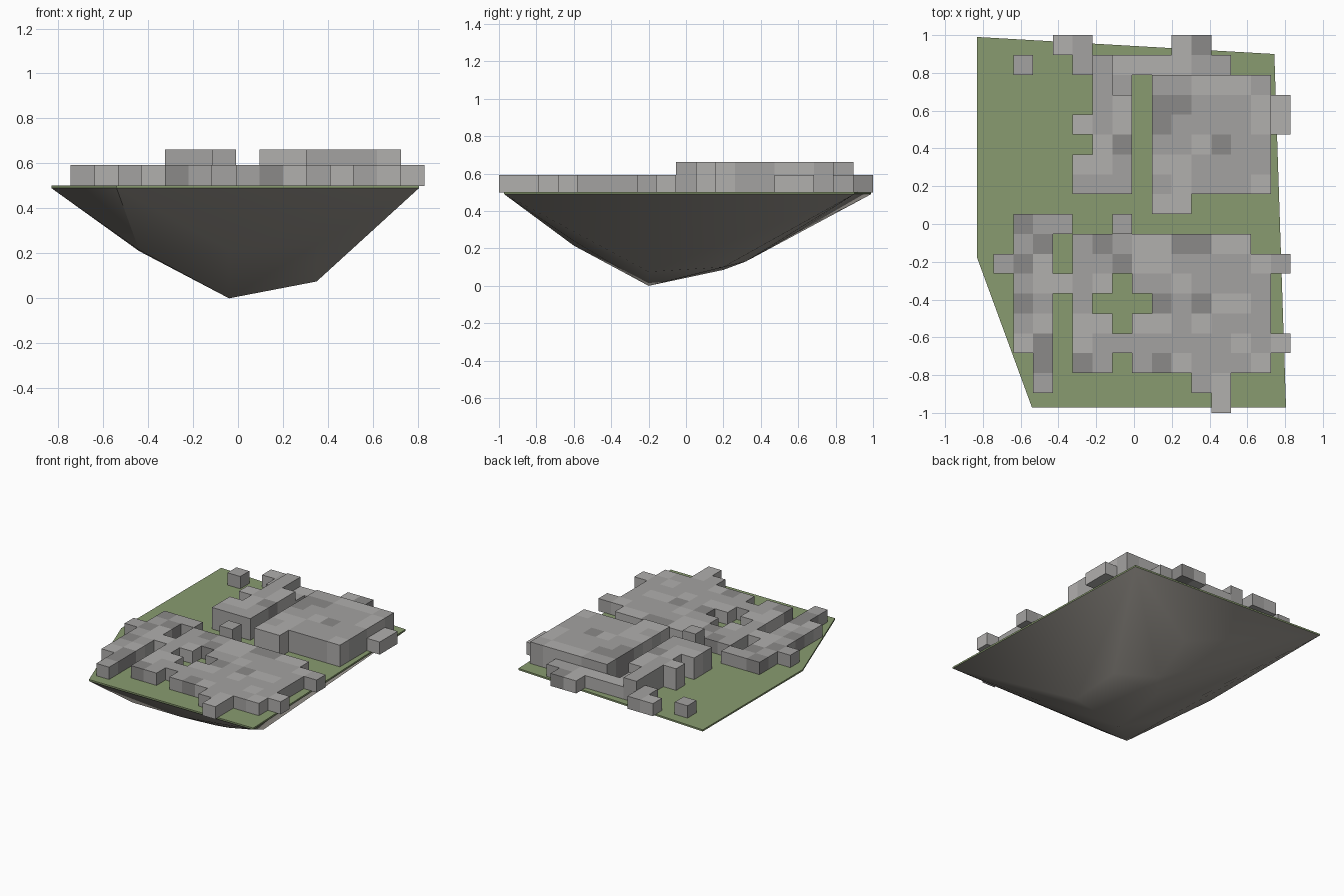
import bpy, bmesh, random
from mathutils import Matrix

if "Cube" in bpy.data.objects:
    bpy.data.objects.remove(bpy.data.objects["Cube"])

random.seed(4)

def material(name, color):
    mat = bpy.data.materials.new(name)
    mat.diffuse_color = (*color, 1)
    mat.use_nodes = True
    mat.node_tree.nodes["Principled BSDF"].inputs["Base Color"].default_value = mat.diffuse_color
    return mat

def new_object(name, bm, mats):
    mesh = bpy.data.meshes.new(name)
    bmesh.ops.recalc_face_normals(bm, faces=bm.faces)
    bm.to_mesh(mesh)
    bm.free()
    ob = bpy.data.objects.new(name, mesh)
    bpy.context.collection.objects.link(ob)
    for mat in mats:
        mesh.materials.append(mat)
    return ob

OUTLINE = [(-.83, .99), (-.83, -.18), (-.54, -.972), (.805, -.972), (.743, .90)]
TOP = 0.50

# Rocky underside: hull of the ground outline and a few low points
low = [(-.04, -.20, 0), (.35, -.20, .075), (.35, .20, .10), (-.04, .20, .085),
       (-.44, -.60, .215), (-.44, -.20, .21), (-.44, .20, .22),
       (-.04, -.60, .215), (.35, -.60, .24), (.05, .32, .13), (.05, .60, .29)]
bm = bmesh.new()
for p in [(x, y, TOP - .01) for x, y in OUTLINE] + low:
    bm.verts.new(p)
bmesh.ops.convex_hull(bm, input=bm.verts[:])
loose = [v for v in bm.verts if not v.link_faces]
bmesh.ops.delete(bm, geom=loose, context='VERTS')
rock = new_object("rock_underside", bm, [material("rock", (.33, .31, .28))])
bpy.context.view_layer.objects.active = rock
rock.select_set(True)
bpy.ops.object.shade_smooth_by_angle(angle=0.8)
rock.select_set(False)

# Thin grass plate
bm = bmesh.new()
base = bm.faces.new([bm.verts.new((x, y, TOP - .01)) for x, y in OUTLINE])
ext = bmesh.ops.extrude_face_region(bm, geom=[base])
bmesh.ops.translate(bm, vec=(0, 0, .012),
                    verts=[g for g in ext["geom"] if isinstance(g, bmesh.types.BMVert)])
new_object("grass_ground", bm, [material("grass", (.25, .33, .16))])

# Stone blocks on a 15 x 19 grid counted from the north-west corner
SX, SY = 1.573 / 15, 2 / 19
STONES = [material(f"stone_{i}", (g, g * .98, g * .96)) for i, g in enumerate((.44, .37, .26))]

def blocks(name, height, patches):
    """Fill patches (column, row, columns wide, rows deep) with unit blocks."""
    bm = bmesh.new()
    for col, row, *size in patches:
        wide, deep = size or (1, 1)
        for c in range(col, col + wide):
            for r in range(row, row + deep):
                m = Matrix.Translation((-.744 + (c + .5) * SX, 1 - (r + .5) * SY,
                                        TOP + height / 2))
                cube = bmesh.ops.create_cube(bm, size=1,
                                             matrix=m @ Matrix.Diagonal((SX, SY, height, 1)))
                shade = random.choice((0, 0, 1, 1, 1, 2))
                for f in {f for v in cube["verts"] for f in v.link_faces}:
                    f.material_index = shade
    new_object(name, bm, STONES)

# North edge wall and outliers
blocks("north_low_blocks", .093, [
    (3, 0, 2, 1), (9, 0, 2, 1), (1, 1), (4, 1), (6, 1, 6, 1), (6, 2), (14, 3, 1, 2)])

# Raised northern ruins
blocks("north_tall_blocks", .162, [
    (5, 1, 1, 2), (5, 3, 2, 5), (4, 4), (4, 6, 1, 2),
    (8, 2, 6, 6), (8, 8, 2, 1), (6, 9)])

# South-west wall
blocks("southwest_wall_blocks", .093, [
    (1, 9, 3, 1), (1, 10, 2, 6), (2, 16, 1, 2), (0, 11), (3, 12)])

# Southern floor with a small courtyard opening
blocks("south_floor_blocks", .093, [
    (4, 10, 3, 2), (4, 12, 2, 1), (4, 13), (4, 14, 2, 3), (6, 15),
    (7, 10, 1, 3), (7, 14, 1, 3), (8, 10, 5, 7), (13, 11, 1, 6),
    (14, 11), (14, 15), (10, 17, 2, 1), (11, 18)])
